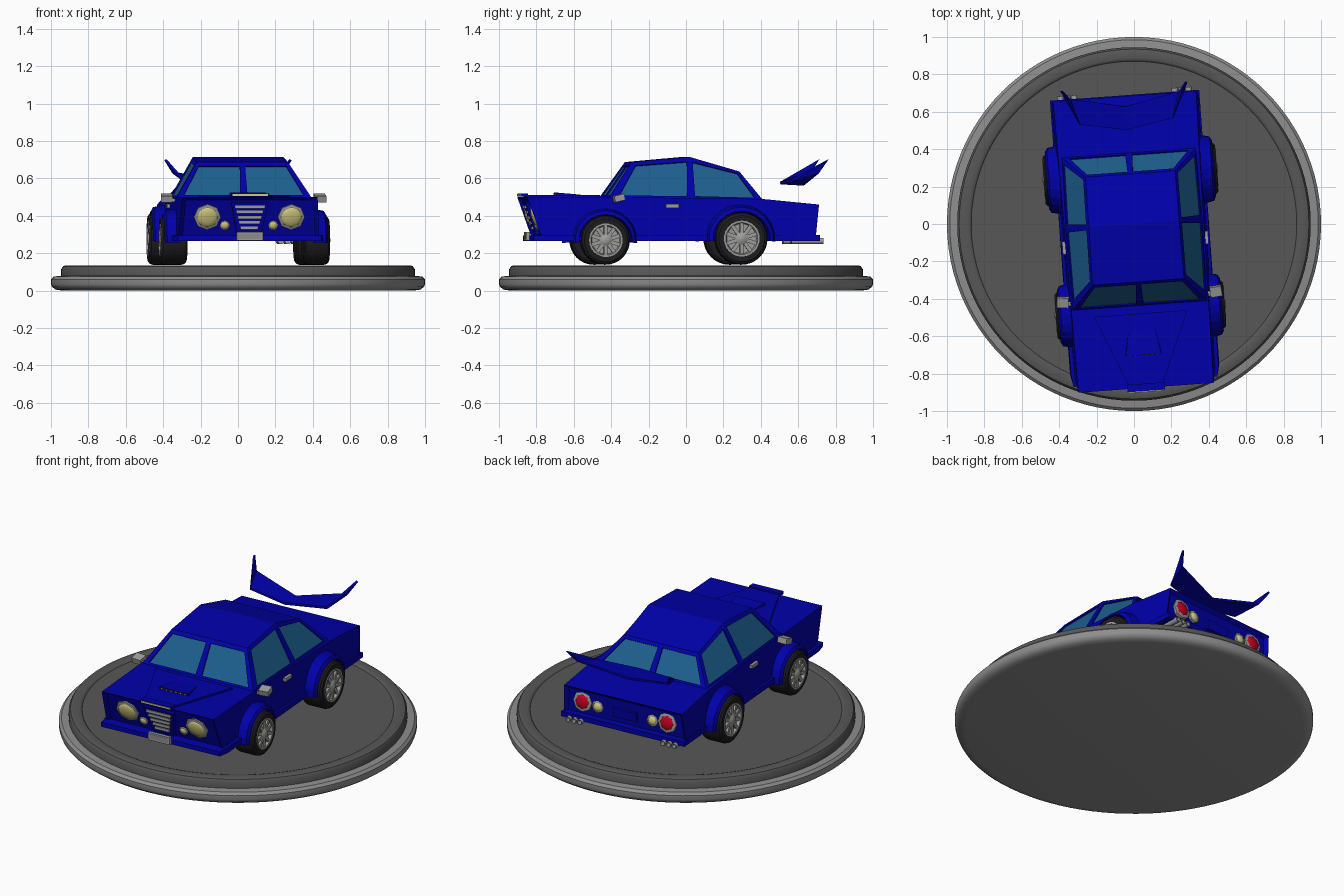
import bpy, bmesh, math
from mathutils import Matrix, Vector

if "Cube" in bpy.data.objects:
    bpy.data.objects.remove(bpy.data.objects["Cube"])

def material(name, rgb):
    m = bpy.data.materials.new(name)
    m.diffuse_color = (*rgb, 1)
    m.use_nodes = True
    m.node_tree.nodes["Principled BSDF"].inputs["Base Color"].default_value = m.diffuse_color
    return m

BLUE = material("blue paint", (0.0, 0.0, 0.4))
GLASS = material("teal glass", (0.012, 0.115, 0.27))
CHROME = material("grey metal", (0.34, 0.34, 0.33))
TYRE = material("black rubber", (0.012, 0.012, 0.014))
CREAM = material("cream lamp", (0.68, 0.61, 0.22))
RED = material("red lamp", (0.6, 0.0, 0.015))
DARK = material("dark base", (0.095, 0.095, 0.095))
RIM = material("grey base rim", (0.27, 0.27, 0.27))

TURN = Matrix.Rotation(math.radians(4.2), 4, 'Z')   # the car sits slightly turned on its base

def finish(name, bm, mats, matrix=Matrix(), turn=True, smooth=False):
    bmesh.ops.remove_doubles(bm, verts=bm.verts, dist=1e-5)
    bmesh.ops.recalc_face_normals(bm, faces=bm.faces)
    if smooth:
        for f in bm.faces:
            f.smooth = True
        for e in bm.edges:
            e.smooth = len(e.link_faces) == 2 and e.calc_face_angle(0) < math.radians(35)
    me = bpy.data.meshes.new(name)
    bm.to_mesh(me)
    bm.free()
    for m in mats:
        me.materials.append(m)
    ob = bpy.data.objects.new(name, me)
    bpy.context.collection.objects.link(ob)
    ob.matrix_basis = (TURN if turn else Matrix()) @ matrix
    return ob

def place(c, rx=0, ry=0, rz=0):
    return (Matrix.Translation(c) @ Matrix.Rotation(rz, 4, 'Z') @
            Matrix.Rotation(ry, 4, 'Y') @ Matrix.Rotation(rx, 4, 'X'))

def hull(name, pts, mat, recess=None):
    """Convex solid from (half width, y, z) points mirrored over x; recess sinks the end faces."""
    bm = bmesh.new()
    for x, y, z in pts:
        for s in (-1, 1):
            bm.verts.new((s * x, y, z))
    bmesh.ops.convex_hull(bm, input=bm.verts)
    bmesh.ops.dissolve_limit(bm, angle_limit=0.01, verts=bm.verts, edges=bm.edges)
    if recess:
        bmesh.ops.recalc_face_normals(bm, faces=bm.faces)
        ends = [f for f in bm.faces if abs(f.normal.y) > 0.8]
        bmesh.ops.inset_individual(bm, faces=ends, thickness=recess[0], depth=-recess[1])
    return finish(name, bm, [mat])

def box(name, c, size, mat, **rot):
    bm = bmesh.new()
    bmesh.ops.create_cube(bm, size=1)
    bmesh.ops.scale(bm, vec=size, verts=bm.verts)
    return finish(name, bm, [mat], place(c, **rot))

def lathe(name, profile, segs, mat, matrix=Matrix(), **kw):
    bm = bmesh.new()
    vs = [bm.verts.new((r, 0, z)) for r, z in profile]
    es = [bm.edges.new(p) for p in zip(vs, vs[1:])]
    bmesh.ops.spin(bm, geom=vs + es, cent=(0, 0, 0), axis=(0, 0, 1),
                   angle=math.tau, steps=segs)
    return finish(name, bm, [mat], matrix, smooth=True, **kw)

def lamp(name, c, r, ring, mat, rx, bulge):
    """Domed lamp in an eight-sided metal ring."""
    lathe(name + "_ring", [(ring, -0.02), (ring, 0.008), (r, 0.012), (r, 0)], 8, CHROME, place(c, rx=rx))
    prof = [(r * math.cos(a), 0.006 + r * bulge * math.sin(a))
            for a in (i * math.pi / 10 for i in range(6))]
    lathe(name, [(r, -0.01)] + prof, 20, mat, place(c, rx=rx))

# Round display base: wide rim with a dark raised plate
lathe("base_rim", [(0, 0), (0.94, 0), (0.975, 0.005), (0.995, 0.02), (1, 0.035), (1, 0.06),
                   (0.985, 0.075), (0.94, 0.08)], 96, RIM, turn=False)
lathe("base_plate", [(0.945, 0.07), (0.945, 0.115), (0.935, 0.13), (0.92, 0.135), (0.885, 0.135),
                     (0.875, 0.132), (0.87, 0.126), (0, 0.126)], 96, DARK, turn=False)

# Body shell with sunken front and rear faces, and lower skirt
def half(y, z):
    return 0.385 + 0.012 * y - 0.06 * (z - 0.3)
side = [(-0.878, 0.50), (-0.795, 0.268), (0.665, 0.268), (0.685, 0.46), (0.38, 0.49), (-0.44, 0.50)]
hull("body", [(half(y, z), y, z) for y, z in side], BLUE, recess=(0.03, 0.018))
hull("lower_skirt", [(0.385, -0.845, 0.266), (0.385, -0.845, 0.294), (0.40, -0.78, 0.266),
                     (0.395, -0.78, 0.296), (0.40, 0.69, 0.266), (0.40, 0.69, 0.296)], BLUE)

# Bonnet panel, scoop and nose plate
hull("bonnet_panel", [(0.25, -0.48, 0.495), (0.25, -0.48, 0.511), (0.09, -0.865, 0.495),
                      (0.09, -0.865, 0.511)], BLUE)
hull("bonnet_scoop", [(0.10, -0.70, 0.50), (0.095, -0.70, 0.524), (0.07, -0.57, 0.50),
                      (0.07, -0.57, 0.513)], BLUE)
box("scoop_opening", (0, -0.701, 0.516), (0.17, 0.004, 0.011), TYRE)
for i in range(6):
    box("scoop_bar", (-0.075 + i * 0.03, -0.703, 0.516), (0.008, 0.004, 0.008), CHROME)
box("nose_plate", (0, -0.875, 0.511), (0.20, 0.04, 0.018), BLUE)
box("nose_strip", (0, -0.896, 0.511), (0.19, 0.008, 0.009), CREAM)

# Cabin: every panel is a frame around a slightly sunken window face
def panel(bm, quad, u0, u1, v0, v1):
    a, b, c, d = (Vector(p) for p in quad)
    def at(u, v):
        return a.lerp(b, u).lerp(d.lerp(c, u), v)
    n = (b - a).cross(d - a).normalized()
    if n.dot(at(0.5, 0.5) - Vector((0, 0, 0.5))) > 0:
        n = -n
    hole = [at(u, v) for u, v in ((u0, v0), (u1, v0), (u1, v1), (u0, v1))]
    outer = [bm.verts.new(p) for p in (a, b, c, d)]
    edge = [bm.verts.new(p) for p in hole]
    inner = [bm.verts.new(p + n * 0.008) for p in hole]
    for i in range(4):
        j = (i + 1) % 4
        bm.faces.new((outer[i], outer[j], edge[j], edge[i]))
        bm.faces.new((edge[i], edge[j], inner[j], inner[i]))
    bm.faces.new(inner).material_index = 1

bm = bmesh.new()
WF, WM, WR = (0.363, -0.44, 0.495), (0.368, 0, 0.49), (0.362, 0.385, 0.485)   # waist line
TF, TM, TR = (0.245, -0.31, 0.687), (0.242, 0, 0.715), (0.24, 0.268, 0.637)   # roof line
mid = lambda p: Vector((0, p.y, p.z))
for s in (-1, 1):
    wf, wm, wr, tf, tm, tr = (Vector((s * p[0], p[1], p[2])) for p in (WF, WM, WR, TF, TM, TR))
    panel(bm, (wf, wm, tm, tf), 0.11, 0.955, 0.07, 0.89)
    panel(bm, (wm, wr, tr, tm), 0.06, 0.91, 0.07, 0.89)
    panel(bm, (mid(wf), wf, tf, mid(tf)), 0.055, 0.91, 0.08, 0.89)
    panel(bm, (mid(wr), wr, tr, mid(tr)), 0.055, 0.91, 0.10, 0.89)
    for roof in ((mid(tf), tf, tm, mid(tm)), (mid(tm), tm, tr, mid(tr))):
        bm.faces.new([bm.verts.new(p) for p in roof])
finish("cabin", bm, [BLUE, GLASS])

# Front face: grille, number plate and lamps
def front(z):
    return -0.859 + (0.50 - z) * 0.358
TILT = math.pi / 2 + 0.34
hull("grille_frame", [(0.10, front(0.47) - 0.022, 0.47), (0.065, front(0.30) - 0.022, 0.30),
                      (0.10, front(0.47) + 0.02, 0.47), (0.065, front(0.30) + 0.02, 0.30)], BLUE)
for i in range(5):
    z = 0.335 + i * 0.028
    box("grille_slat", (0, front(z) - 0.024, z), (0.095 + i * 0.016, 0.014, 0.016), CHROME)
box("front_number_plate", (0, -0.852, 0.29), (0.14, 0.02, 0.046), CHROME)
box("number_plate_panel", (0, -0.862, 0.29), (0.12, 0.004, 0.03), RIM)
for s in (-1, 1):
    lamp("headlight", (s * 0.225, front(0.395), 0.395), 0.056, 0.072, CREAM, TILT, 0.3)
    lamp("fog_lamp", (s * 0.13, front(0.35), 0.35), 0.021, 0.027, CREAM, TILT, 0.5)

# Rear lamps, number plate and exhaust pipes
BACK = -math.pi / 2 + 0.1
for s in (-1, 1):
    lamp("tail_lamp", (s * 0.275, 0.66, 0.375), 0.043, 0.06, RED, BACK, 0.35)
    lamp("reverse_lamp", (s * 0.178, 0.659, 0.365), 0.026, 0.036, CREAM, BACK, 0.5)
    for i in range(3):
        lathe("exhaust_pipe", [(0, -0.09), (0.017, -0.09), (0.017, 0.08), (0.012, 0.08),
                               (0.012, 0.05), (0, 0.05)], 12, CHROME,
              place((s * (0.27 + i * 0.037), 0.63, 0.265), rx=-math.pi / 2))
box("rear_number_plate", (0, 0.663, 0.36), (0.15, 0.014, 0.055), BLUE, rx=-0.1)

# Mirrors and door handles
for s in (-1, 1):
    box("mirror_stalk", (s * 0.375, -0.40, 0.483), (0.06, 0.025, 0.018), CHROME, ry=-s * 0.3)
    box("mirror", (s * 0.41, -0.39, 0.495), (0.062, 0.055, 0.034), CHROME, rx=0.25, rz=s * 0.1)
    box("door_handle", (s * 0.378, -0.10, 0.452), (0.026, 0.07, 0.02), CHROME)

# Wheels and arches
for s in (-1, 1):
    for end, x, y, r in (("front", 0.382, -0.463, 0.131), ("rear", 0.393, 0.265, 0.14)):
        k = r / 0.131
        m = place((s * x, y, 0.138 + r), ry=s * math.pi / 2)
        lathe(end + "_tyre", [(0.084 * k, 0.05), (0.09 * k, 0.068), (0.115 * k, 0.07), (0.127 * k, 0.06),
                              (r, 0.045), (r, -0.045), (0.127 * k, -0.06), (0.115 * k, -0.07),
                              (0, -0.07)], 32, TYRE, m)
        lathe(end + "_rim", [(0.091 * k, 0.06), (0.09 * k, 0.072), (0.08 * k, 0.072), (0.074 * k, 0.054),
                             (0, 0.05)], 32, CHROME, m)
        lathe(end + "_hub", [(0.034 * k, 0.04), (0.032 * k, 0.066), (0.018 * k, 0.076), (0, 0.078)],
              12, CHROME, m)
        bm = bmesh.new()
        for i in range(10):
            bmesh.ops.create_cube(bm, size=1, matrix=Matrix.Rotation(i * math.tau / 10, 4, 'Z') @
                                  Matrix.Translation((0.054 * k, 0, 0.057)) @
                                  Matrix.Diagonal((0.06 * k, 0.02, 0.02, 1)))
        finish(end + "_spokes", bm, [CHROME], m)
        # Arch: a section swept over the top of the tyre
        bm = bmesh.new()
        section = [(0.36, 0.176), (0.425, 0.162), (0.437, 0.142), (0.36, 0.134)]
        rings = []
        for i in range(13):
            a = math.radians(-5 + 190 * i / 12)
            rings.append([bm.verts.new((s * (px + x - 0.382), y + pr * k * math.cos(a),
                                        0.138 + r + pr * k * math.sin(a) * 0.97)) for px, pr in section])
        for p, q in zip(rings, rings[1:]):
            for i in range(4):
                j = (i + 1) % 4
                bm.faces.new((p[i], p[j], q[j], q[i]))
        bm.faces.new(rings[0])
        bm.faces.new(rings[-1])
        finish(end + "_wheel_arch", bm, [BLUE])

# Floating rear wing with upturned tips
bm = bmesh.new()
cf, cr = bm.verts.new((0, 0.505, 0.575)), bm.verts.new((0, 0.63, 0.568))
for s in (-1, 1):
    ef, er = bm.verts.new((s * 0.25, 0.55, 0.59)), bm.verts.new((s * 0.295, 0.69, 0.63))
    tip = bm.verts.new((s * 0.335, 0.738, 0.70))
    bm.faces.new((cf, ef, er, cr))
    bm.faces.new((ef, tip, er))
wing = finish("rear_wing", bm, [BLUE])
thick = wing.modifiers.new("thickness", 'SOLIDIFY')
thick.thickness = 0.014
thick.offset = 0
